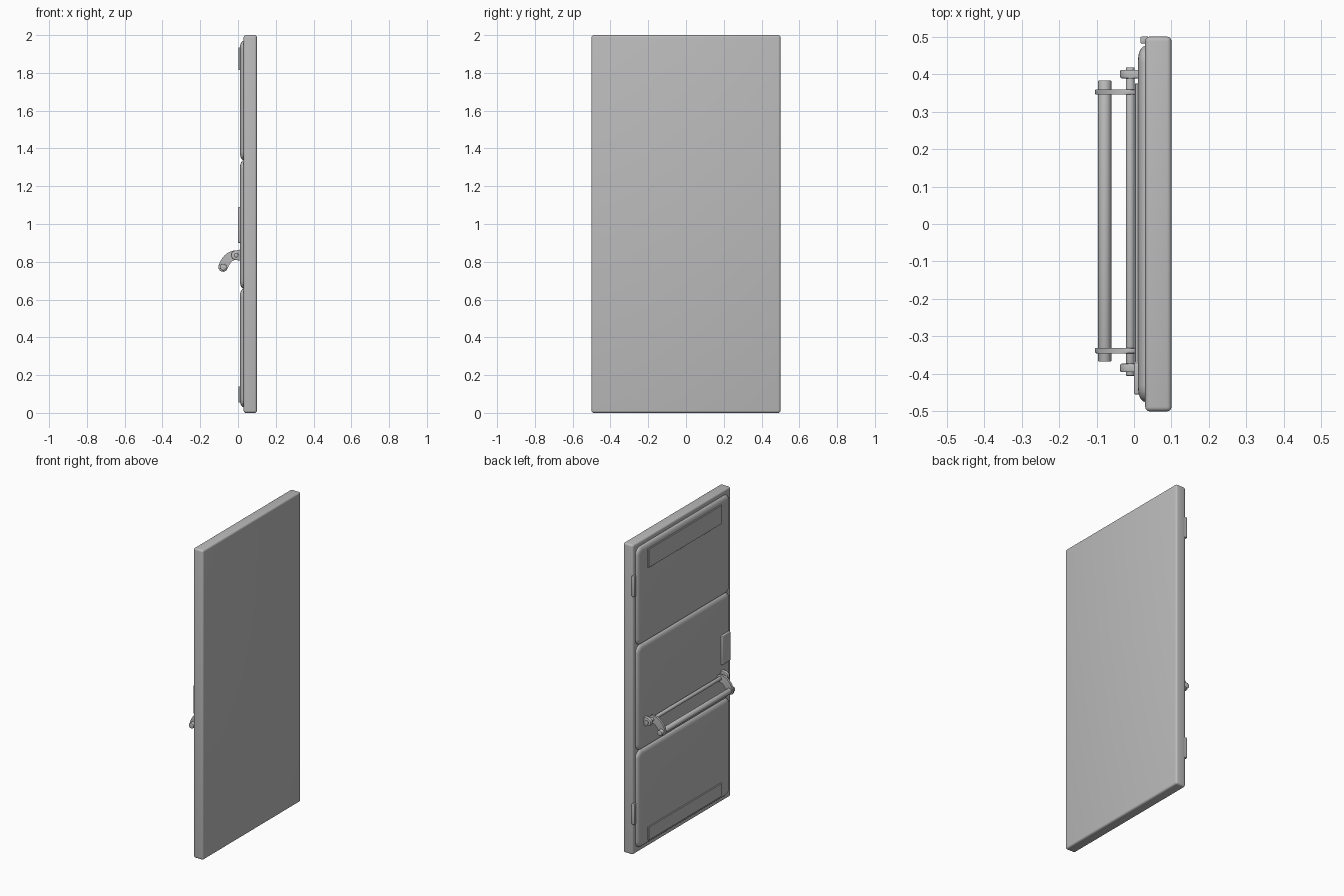
import bpy, bmesh, math
from mathutils import Vector

cube = bpy.data.objects.get("Cube")
if cube:
    bpy.data.objects.remove(cube, do_unlink=True)

steel = bpy.data.materials.new("grey metal")
steel.use_nodes = True
GREY = (0.5, 0.5, 0.5, 1)
steel.diffuse_color = GREY
steel.node_tree.nodes["Principled BSDF"].inputs["Base Color"].default_value = GREY


def finish(name, bm, angle=35):
    """Turn a bmesh into a shaded object."""
    bmesh.ops.recalc_face_normals(bm, faces=bm.faces)
    mesh = bpy.data.meshes.new(name)
    bm.to_mesh(mesh)
    bm.free()
    mesh.materials.append(steel)
    obj = bpy.data.objects.new(name, mesh)
    bpy.context.collection.objects.link(obj)
    bpy.ops.object.select_all(action='DESELECT')
    obj.select_set(True)
    bpy.context.view_layer.objects.active = obj
    bpy.ops.object.shade_smooth_by_angle(angle=math.radians(angle))
    return obj


def box(name, low, high, bevel=0.0, segments=3):
    low, high = Vector(low), Vector(high)
    bm = bmesh.new()
    bmesh.ops.create_cube(bm, size=1)
    for v in bm.verts:
        v.co = (low + high) / 2 + v.co * (high - low)
    if bevel:
        bmesh.ops.bevel(bm, geom=bm.edges[:], offset=bevel, segments=segments,
                        profile=0.5, affect='EDGES')
    return finish(name, bm)


def rounded_rect(y0, y1, z0, z1, r, steps=5):
    """Outline of a rounded rectangle in the YZ plane."""
    points = []
    corners = [(y1 - r, z1 - r), (y0 + r, z1 - r), (y0 + r, z0 + r), (y1 - r, z0 + r)]
    for k, (cy, cz) in enumerate(corners):
        for i in range(steps):
            a = (k + i / (steps - 1)) * math.pi / 2
            points.append((cy + r * math.cos(a), cz + r * math.sin(a)))
    return points


def pillow_panel(name, z0, z1, half=0.475, depth=0.02, roll=0.035):
    """Pressed panel with a softly rolled rim on the -x face."""
    bm = bmesh.new()
    rings = []
    for i in range(7):
        a = i / 6 * math.pi / 2
        inset = roll * (1 - math.cos(a))
        x = 0.031 - depth * math.sin(a)
        outline = rounded_rect(-half + inset, half - inset, z0 + inset, z1 - inset,
                               0.045 - inset)
        rings.append([bm.verts.new((x, y, z)) for y, z in outline])
    n = len(rings[0])
    for a, b in zip(rings, rings[1:]):
        for i in range(n):
            j = (i + 1) % n
            bm.faces.new((a[i], a[j], b[j], b[i]))
    bm.faces.new(rings[0])
    bm.faces.new(rings[-1])
    return finish(name, bm)


def prism(name, outline, y, thick, bevel=0.003):
    """Extrude an XZ outline along y, with eased rims."""
    bm = bmesh.new()
    loops = [[bm.verts.new((x, y + s * thick / 2, z)) for x, z in outline] for s in (-1, 1)]
    caps = [bm.faces.new(loop) for loop in loops]
    n = len(outline)
    for i in range(n):
        j = (i + 1) % n
        bm.faces.new((loops[0][i], loops[0][j], loops[1][j], loops[1][i]))
    rim = {e for f in caps for e in f.edges}
    bmesh.ops.bevel(bm, geom=list(rim), offset=bevel, segments=2, profile=0.5, affect='EDGES')
    return finish(name, bm)


def rod(name, x, z, y0, y1, radius):
    circle = [(x + radius * math.cos(i * math.tau / 24), z + radius * math.sin(i * math.tau / 24))
              for i in range(24)]
    return prism(name, circle, (y0 + y1) / 2, y1 - y0, 0.002)


def arm_outline(radius=0.025, steps=10):
    """Curved link: a band following an arc, with round ends."""
    start, mid, end = Vector((-0.012, 0.835)), Vector((-0.058, 0.832)), Vector((-0.079, 0.772))
    path, sides = [], []
    for i in range(steps + 1):
        t = i / steps
        path.append(start * (1 - t) ** 2 + mid * 2 * t * (1 - t) + end * t * t)
        d = ((mid - start) * (1 - t) + (end - mid) * t).normalized()
        sides.append(Vector((-d.y, d.x)))

    def cap(centre, side):
        first = math.atan2(side.y, side.x)
        return [centre + radius * Vector((math.cos(first - k * math.pi / 8),
                                          math.sin(first - k * math.pi / 8)))
                for k in range(1, 8)]

    left = [p + radius * s for p, s in zip(path, sides)]
    right = [p - radius * s for p, s in zip(path, sides)]
    return left + cap(end, sides[-1]) + right[::-1] + cap(start, -sides[0])


# Door slab and its three pressed panels
box("door_slab", (0.03, -0.5, 0), (0.1, 0.5, 2), 0.012, 4)
for name, z0, z1 in (("lower_panel", 0.03, 0.657), ("middle_panel", 0.657, 1.337),
                     ("upper_panel", 1.337, 1.97)):
    pillow_panel(name, z0, z1)

# Thin plates, lock and hinges
box("top_plate", (0.003, -0.37, 1.815), (0.012, 0.375, 1.935), 0.001, 1)
box("kick_plate", (0.003, -0.37, 0.055), (0.012, 0.375, 0.14), 0.001, 1)
box("lock_case", (0, -0.455, 0.9), (0.03, -0.372, 1.09), 0.005)
for name, z in (("lower_hinge", 0.265), ("upper_hinge", 1.735)):
    box(name, (0.017, 0.481, z - 0.068), (0.04, 0.5, z + 0.068), 0.004)

# Push bar: pivot rod, grip rod, curved arms and wall mounts
rod("pivot_rod", -0.01, 0.835, -0.405, 0.418, 0.012)
rod("grip_rod", -0.078, 0.772, -0.367, 0.383, 0.0175)
tab = [(0.015, 0.805), (0.015, 0.865)]
tab += [(-0.012 - 0.025 * math.sin(i * math.pi / 10), 0.835 + 0.025 * math.cos(i * math.pi / 10))
        for i in range(11)]
for side, arm_y, mount_y in (("left", 0.352, 0.4), ("right", -0.338, -0.384)):
    prism(side + "_arm", arm_outline(), arm_y, 0.014)
    prism(side + "_mount", tab, mount_y, 0.023, 0.004)
